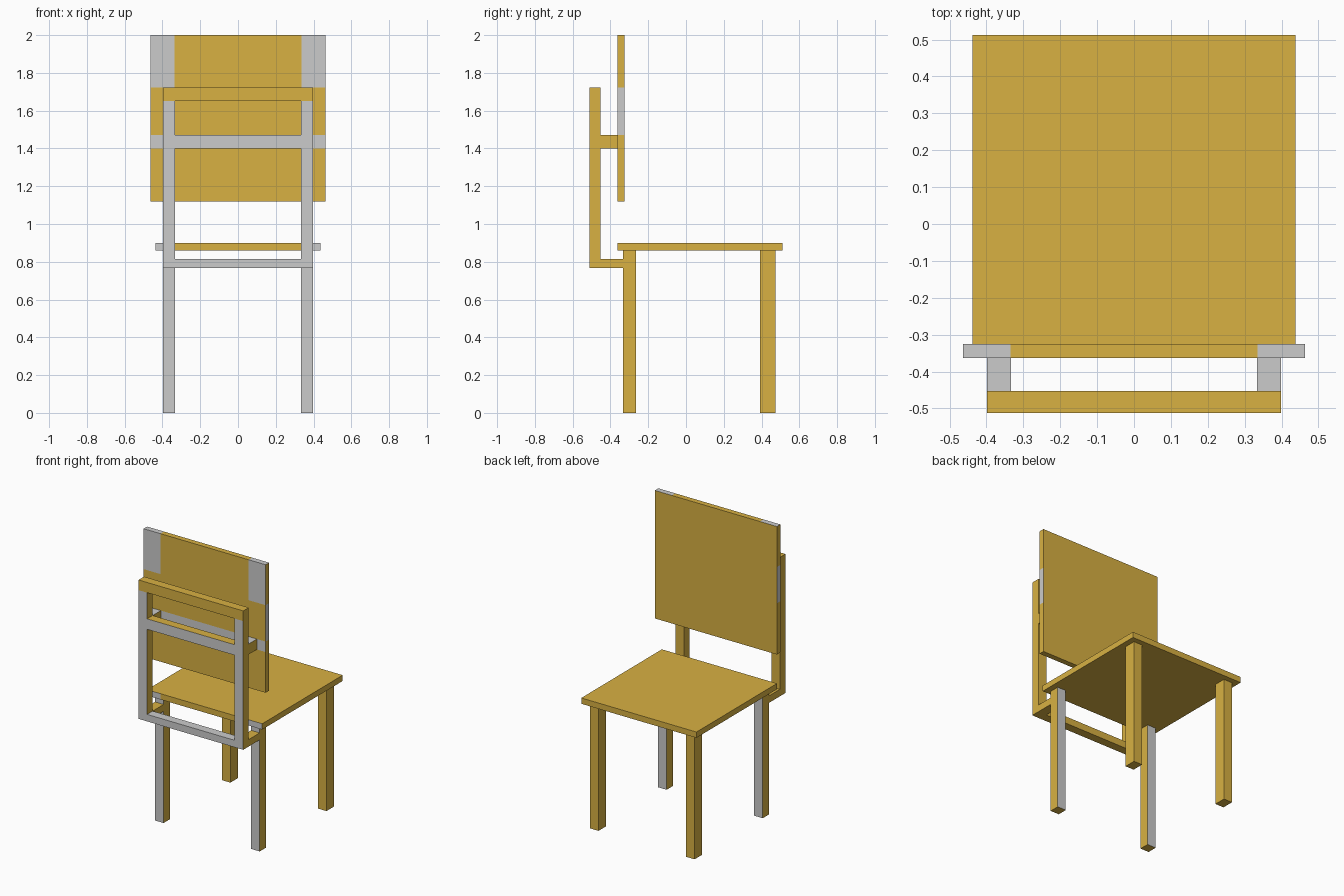
import bpy, bmesh
from mathutils import Vector

if "Cube" in bpy.data.objects:
    bpy.data.objects.remove(bpy.data.objects["Cube"])


def material(name, rgb):
    m = bpy.data.materials.new(name)
    m.diffuse_color = (*rgb, 1)
    m.use_nodes = True
    m.node_tree.nodes["Principled BSDF"].inputs["Base Color"].default_value = m.diffuse_color
    return m


WOOD = material("wood", (0.69, 0.44, 0.055))
GREY = material("bare_grey", (0.7, 0.7, 0.7))


def box(name, xs, ys, zs, grey=None, cut_x=(), cut_z=()):
    """Box from bounds; grey(normal, centre) picks the unpainted faces."""
    lo, hi = Vector((xs[0], ys[0], zs[0])), Vector((xs[1], ys[1], zs[1]))
    bm = bmesh.new()
    bmesh.ops.create_cube(bm, size=1)
    for v in bm.verts:
        v.co = [(a + b) / 2 + c * (b - a) for a, b, c in zip(lo, hi, v.co)]
    cuts = [((x, 0, 0), (1, 0, 0)) for x in cut_x] + [((0, 0, z), (0, 0, 1)) for z in cut_z]
    for co, no in cuts:
        bmesh.ops.bisect_plane(bm, geom=bm.verts[:] + bm.edges[:] + bm.faces[:],
                               plane_co=co, plane_no=no)
    bm.normal_update()
    for f in bm.faces:
        if grey and grey(f.normal, f.calc_center_median()):
            f.material_index = 1
    mesh = bpy.data.meshes.new(name)
    bm.to_mesh(mesh)
    bm.free()
    mesh.materials.append(WOOD)
    mesh.materials.append(GREY)
    obj = bpy.data.objects.new(name, mesh)
    bpy.context.collection.objects.link(obj)
    return obj


def pair(name, xs, ys, zs, grey=None):
    box(name + "_right", xs, ys, zs, grey)
    box(name + "_left", (-xs[1], -xs[0]), ys, zs, grey)


def front(n, c):
    return n.y < -0.5


def panel_grey(n, c):
    if abs(n.x) > 0.5:
        return 1.47 < c.z < 1.72
    if n.y < -0.5:
        return 1.40 < c.z < 1.47 or (c.z > 1.72 and abs(c.x) > 0.335)
    return n.z > 0.5 and abs(c.x) > 0.335


X = (0.333, 0.398)        # legs and uprights
FRAME_Y = (-0.512, -0.452)  # depth of the back frame

# Seat and legs
box("seat", (-0.438, 0.438), (-0.363, 0.512), (0.86, 0.90),
    lambda n, c: n.y < -0.5 and abs(c.x) > 0.335, cut_x=(-0.335, 0.335))
pair("far_leg", X, (0.393, 0.475), (0, 0.86))
pair("near_leg", X, (-0.333, -0.265), (0, 0.86), lambda n, c: abs(n.y) > 0.5)

# Back frame: uprights, three rails
pair("back_upright", X, FRAME_Y, (0.767, 1.652), front)
box("top_rail", (-0.398, 0.398), FRAME_Y, (1.652, 1.722))
box("middle_rail", (-X[0], X[0]), FRAME_Y, (1.40, 1.472), front)
box("lower_rail", (-X[0], X[0]), FRAME_Y, (0.767, 0.815),
    lambda n, c: n.y < -0.5 or n.z > 0.5)

# Connectors from the frame to the legs and to the panel
pair("leg_connector", X, (-0.452, -0.333), (0.767, 0.815))
pair("panel_connector", X, (-0.452, -0.363), (1.40, 1.472), lambda n, c: n.z > 0.5)

# Backrest panel
box("backrest_panel", (-0.464, 0.464), (-0.363, -0.325), (1.12, 2.0), panel_grey,
    cut_x=(-0.335, 0.335), cut_z=(1.40, 1.472, 1.722))
